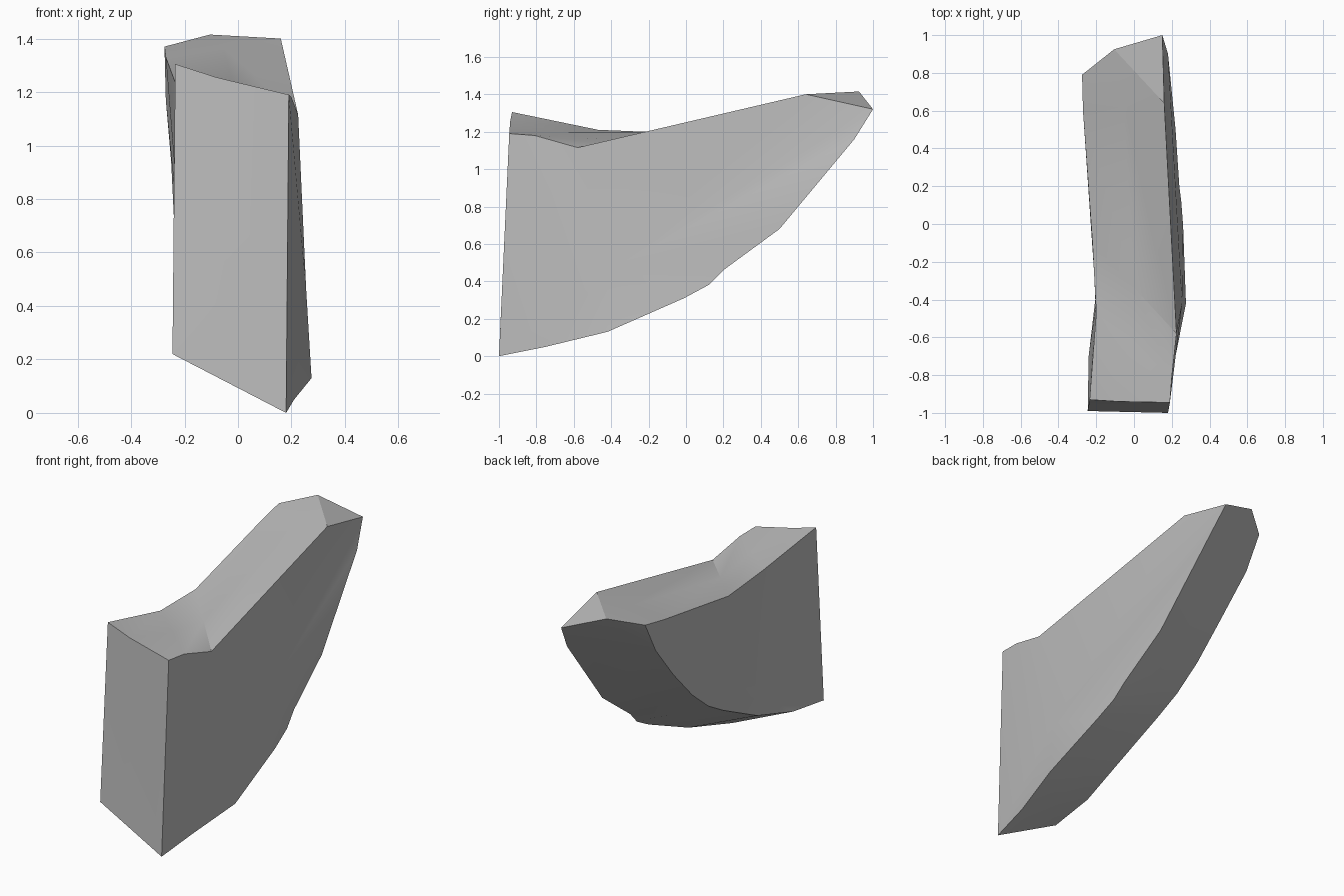
import bpy
import bmesh
import math
from mathutils import Vector

cube = bpy.data.objects.get("Cube")
if cube:
    bpy.data.objects.remove(cube, do_unlink=True)

# Stone colour
grey = bpy.data.materials.new("stone grey")
grey.use_nodes = True
colour = (0.5, 0.5, 0.5, 1.0)
grey.diffuse_color = colour
grey.node_tree.nodes["Principled BSDF"].inputs["Base Color"].default_value = colour

# Matching outline points on the +x and -x sides: underside, tip, top, front
rings = [
    ((.18, -1, 0), (-.245, -.99, .22)),
    ((.21, -.75, .05), (-.24, -.7, .26)),
    ((.275, -.42, .13), (-.205, -.4, .34)),
    ((.26, -.01, .31), (-.22, -.05, .51)),
    ((.25, .12, .38), (-.23, .11, .6)),
    ((.24, .2, .46), (-.24, .28, .735)),
    ((.22, .5, .68), (-.25, .48, .94)),
    ((.18, .9, 1.16), (-.27, .68, 1.17)),
    ((.15, 1, 1.32), (-.275, .79, 1.37)),
    ((.16, .64, 1.4), (-.27, .6, 1.33)),
    ((.225, -.58, 1.115), (-.22, -.1, 1.195)),
    ((.2, -.81, 1.18), (-.2, -.47, 1.21)),
    ((.19, -.945, 1.19), (-.235, -.93, 1.305)),
]
# Middle points that leave the straight line between the two sides
raised = {8: (-.105, .925, 1.415), 12: (-.08, -.94, 1.255)}

bm = bmesh.new()
columns = [[], [], []]
for i, (right, left) in enumerate(rings):
    middle = raised.get(i, (Vector(right) + Vector(left)) / 2)
    for column, point in zip(columns, (right, middle, left)):
        column.append(bm.verts.new(point))

# Outer band around the block
count = len(rings)
for a, b in zip(columns, columns[1:]):
    for i in range(count):
        j = (i + 1) % count
        bm.faces.new((a[i], a[j], b[i]))
        bm.faces.new((a[j], b[j], b[i]))

# Side walls fan out from a low point on each side
for column, hub in ((columns[0], (.255, -.42, .46)), (columns[2], (-.2, -.42, .45))):
    centre = bm.verts.new(hub)
    for i in range(count):
        bm.faces.new((column[i], column[(i + 1) % count], centre))

bmesh.ops.recalc_face_normals(bm, faces=bm.faces)
mesh = bpy.data.meshes.new("rock_shard")
bm.to_mesh(mesh)
bm.free()
mesh.materials.append(grey)
rock = bpy.data.objects.new("rock_shard", mesh)
bpy.context.collection.objects.link(rock)

# Soft faces with sharp rims
bpy.ops.object.select_all(action="DESELECT")
rock.select_set(True)
bpy.context.view_layer.objects.active = rock
bpy.ops.object.shade_smooth_by_angle(angle=math.radians(30))
